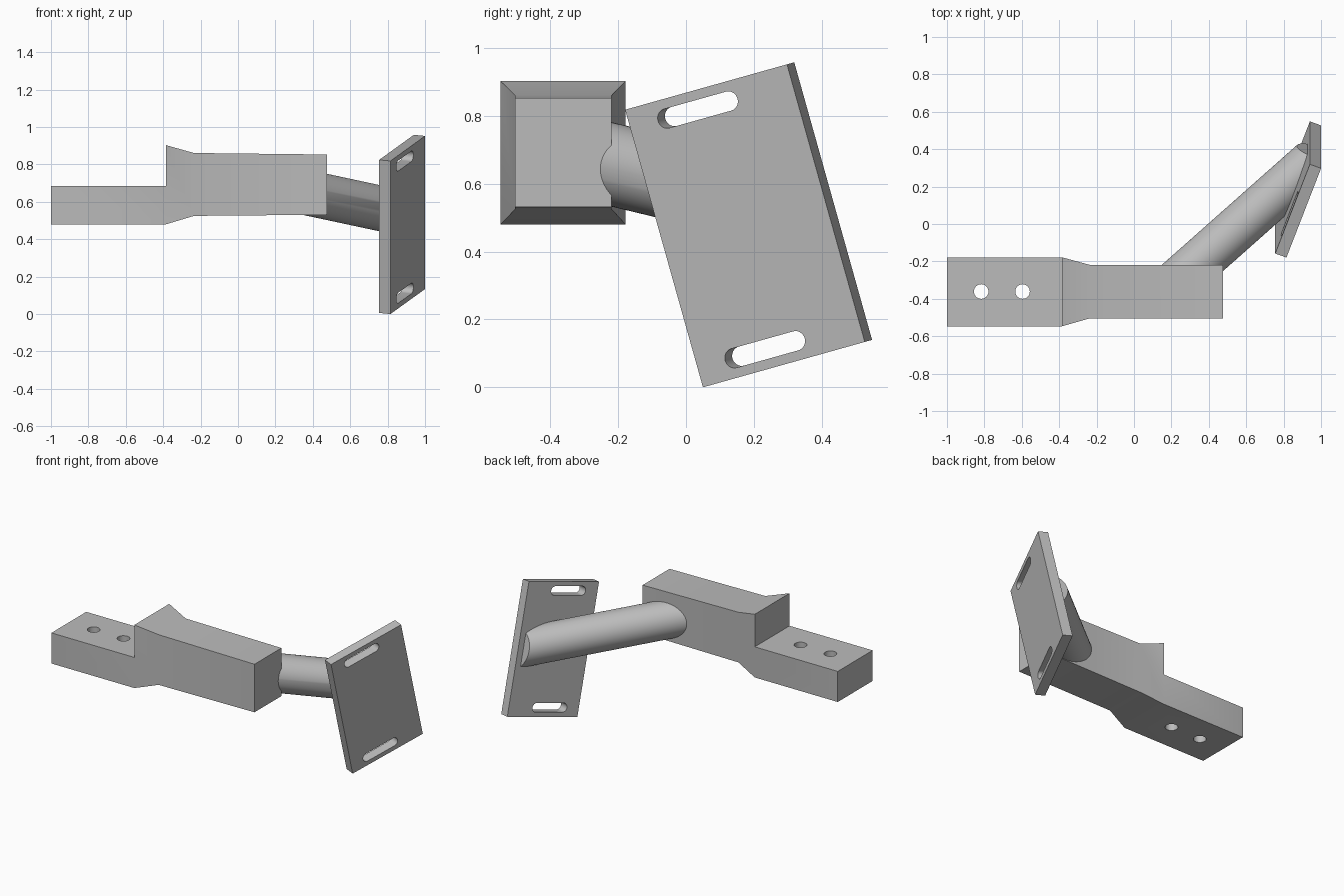
import bpy
import bmesh
import math
from mathutils import Matrix, Vector

if "Cube" in bpy.data.objects:
    bpy.data.objects.remove(bpy.data.objects["Cube"], do_unlink=True)

# One plain steel grey for every part
GREY = (0.5, 0.5, 0.5, 1.0)
steel = bpy.data.materials.new("steel_grey")
steel.use_nodes = True
steel.diffuse_color = GREY
steel.node_tree.nodes["Principled BSDF"].inputs["Base Color"].default_value = GREY


def add_object(name, bm, matrix=Matrix()):
    bmesh.ops.recalc_face_normals(bm, faces=bm.faces[:])
    mesh = bpy.data.meshes.new(name)
    bm.to_mesh(mesh)
    bm.free()
    mesh.transform(matrix)
    mesh.materials.append(steel)
    obj = bpy.data.objects.new(name, mesh)
    bpy.context.collection.objects.link(obj)
    return obj


def box(low, high):
    bm = bmesh.new()
    low, high = Vector(low), Vector(high)
    bmesh.ops.create_cube(bm, size=1, matrix=Matrix.Translation((low + high) / 2)
                          @ Matrix.Diagonal(high - low).to_4x4())
    return bm


def rod(radius, depth, centre=(0, 0, 0), sides=32):
    bm = bmesh.new()
    bmesh.ops.create_cone(bm, cap_ends=True, segments=sides, radius1=radius, radius2=radius,
                          depth=depth, matrix=Matrix.Translation(centre))
    return bm


def slot(length, radius, depth, centre):
    # Rod split in half and stretched along x into a rounded slot
    bm = rod(radius, depth, (0, 0, 0))
    bmesh.ops.bisect_plane(bm, geom=bm.verts[:] + bm.edges[:] + bm.faces[:],
                           plane_co=(0, 0, 0), plane_no=(1, 0, 0))
    for v in bm.verts:
        if abs(v.co.x) > 1e-5:
            v.co.x += math.copysign(length / 2, v.co.x)
    seam = [v for v in bm.verts if abs(v.co.x) <= 1e-5]
    bmesh.ops.delete(bm, geom=seam, context="VERTS")
    for side in (-1, 1):
        for y in (-radius, radius):
            for z in (-depth / 2, depth / 2):
                bm.verts.new((side * length / 2, y, z))
    bmesh.ops.delete(bm, geom=bm.faces[:], context="FACES_ONLY")
    bmesh.ops.convex_hull(bm, input=bm.verts[:])
    bmesh.ops.translate(bm, verts=bm.verts[:], vec=centre)
    return bm


def cut(obj, cutters):
    for cutter in cutters:
        mod = obj.modifiers.new("cut", "BOOLEAN")
        mod.operation = "DIFFERENCE"
        mod.solver = "EXACT"
        mod.object = cutter
        bpy.context.view_layer.objects.active = obj
        bpy.ops.object.modifier_apply(modifier=mod.name)
        bpy.data.objects.remove(cutter, do_unlink=True)


def smooth(obj):
    bpy.ops.object.select_all(action="DESELECT")
    obj.select_set(True)
    bpy.context.view_layer.objects.active = obj
    bpy.ops.object.shade_smooth_by_angle(angle=math.radians(30))


# Arm: rectangular sections lofted along x (x, y low, y high, z low, z high)
sections = [
    (-1.0, -0.547, -0.178, 0.48, 0.903),
    (-0.385, -0.547, -0.178, 0.48, 0.903),
    (-0.235, -0.504, -0.219, 0.525, 0.861),
    (0.475, -0.504, -0.219, 0.531, 0.853),
]
bm = bmesh.new()
rings = [[bm.verts.new(p) for p in ((x, y0, z0), (x, y1, z0), (x, y1, z1), (x, y0, z1))]
         for x, y0, y1, z0, z1 in sections]
bm.faces.new(rings[0])
bm.faces.new(rings[-1])
for a, b in zip(rings, rings[1:]):
    for i in range(4):
        j = (i + 1) % 4
        bm.faces.new((a[i], a[j], b[j], b[i]))
arm = add_object("arm", bm)

# Step above the tang and its two bolt holes
cutters = [add_object("step_cutter", box((-1.2, -0.8, 0.685), (-0.385, 0.2, 1.2)))]
for x in (-0.817, -0.596):
    cutters.append(add_object("hole_cutter", rod(0.039, 0.6, (x, -0.361, 0.58))))
cut(arm, cutters)
smooth(arm)

# Plate frame: u across, v up its length, n out of its outer face
v = Vector((0, -0.27, 0.963)).normalized()
u = Vector((0.35, 0.898, 0.265))
u = (u - v * u.dot(v)).normalized()
n = u.cross(v)
corner = Vector((0.815, 0.05, 0.0))
frame = Matrix.Translation(corner) @ Matrix((u, v, n)).transposed().to_4x4()
WIDTH, HEIGHT, THICK = 0.529, 0.85, 0.064

# Mounting plate with a slot near each end
plate = add_object("mounting_plate", box((0, 0, -THICK), (WIDTH, HEIGHT, 0)), frame)
cut(plate, [add_object("slot_cutter", slot(0.202, 0.029, 0.3, (0.22, y, 0)), frame)
            for y in (0.058, HEIGHT - 0.058)])
smooth(plate)

# Round strut from the arm, trimmed to the back of the plate and short of its edge
axis = Vector((0.739, 0.655, -0.158)).normalized()
start = Vector((0.3125, -0.235, 0.661)) - axis * 0.25
bm = rod(0.121, 1.6, (0, 0, 0.8), 64)
bm.transform(Matrix.Translation(start) @ axis.to_track_quat("Z", "Y").to_matrix().to_4x4())
for point, normal in ((corner - n * (THICK - 0.004), n), (corner + u * 0.49, u)):
    result = bmesh.ops.bisect_plane(bm, geom=bm.verts[:] + bm.edges[:] + bm.faces[:],
                                    plane_co=point, plane_no=normal, clear_outer=True)
    rim = [e for e in result["geom_cut"] if isinstance(e, bmesh.types.BMEdge)]
    bmesh.ops.contextual_create(bm, geom=rim)
smooth(add_object("strut", bm))
